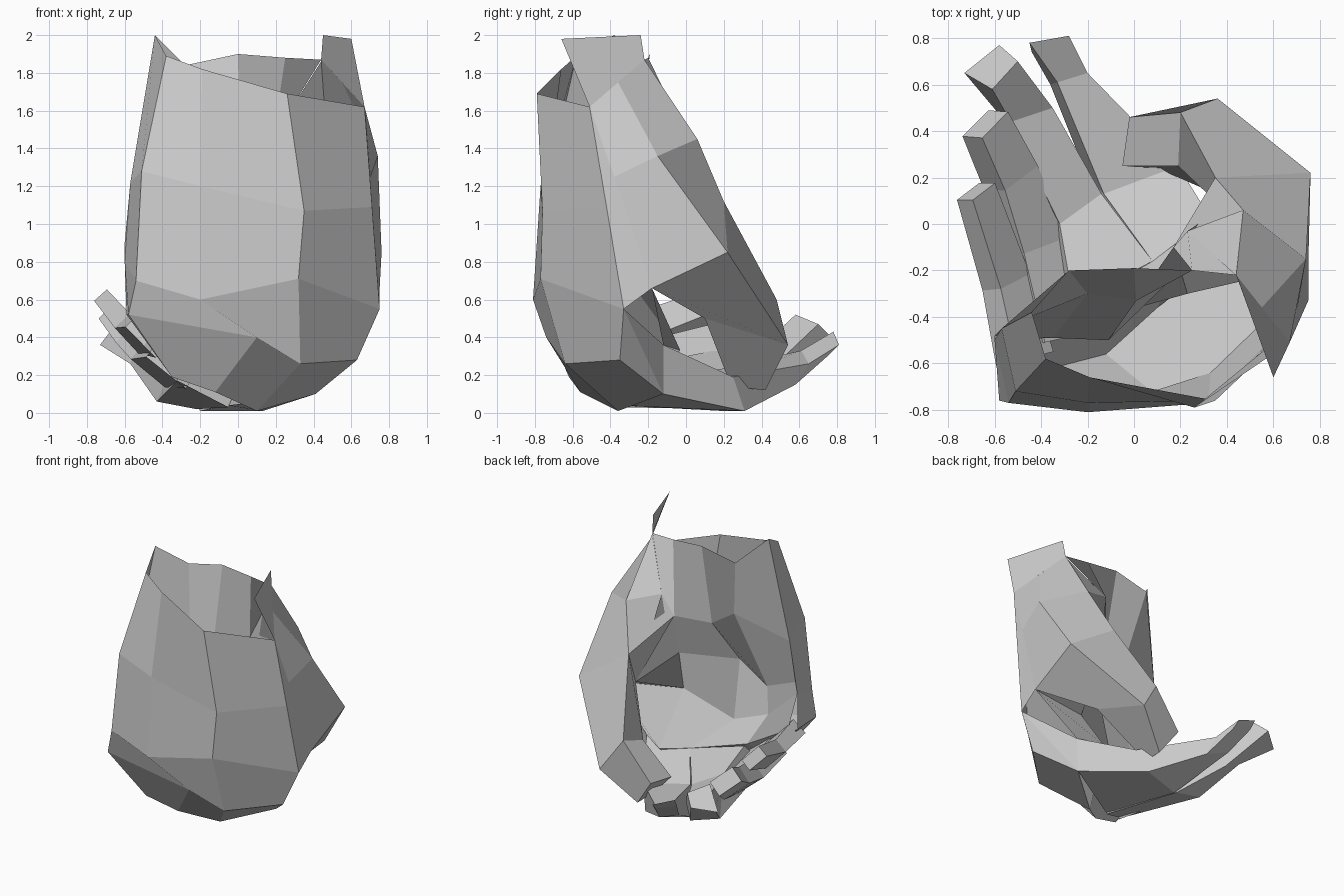
import bpy, math
from mathutils import Vector

grey = bpy.data.materials.new("plain_grey")
grey.diffuse_color = (0.6, 0.6, 0.6, 1)


def make(name, verts, faces):
    me = bpy.data.meshes.new(name)
    me.from_pydata([tuple(v) for v in verts], [], faces)
    me.materials.append(grey)
    me.update()
    ob = bpy.data.objects.new(name, me)
    bpy.context.collection.objects.link(ob)
    return ob


def strips(rows, closed=False):
    """Quads between successive rows, optionally wrapping each row round."""
    n = len(rows[0])
    faces = []
    for r in range(len(rows) - 1):
        for c in range(n if closed else n - 1):
            d = (c + 1) % n
            faces.append((r * n + c, r * n + d, (r + 1) * n + d, (r + 1) * n + c))
    return [p for row in rows for p in row], faces


# Hollow hand shell: back of the hand from the wrist down to the knuckles
back_rows = [
    [(-.44, -.38, 2.0), (-.38, -.58, 1.89), (-.19, -.66, 1.82), (.26, -.79, 1.69), (.67, -.51, 1.62)],
    [(-.57, -.45, 1.22), (-.51, -.72, 1.28), (-.2, -.77, 1.2), (.35, -.76, 1.07), (.71, -.42, 1.09)],
    [(-.6, -.5, .8), (-.54, -.77, .7), (-.2, -.81, .6), (.32, -.77, .71), (.75, -.33, .55)],
    [(-.59, -.52, .52), (-.58, -.76, .52), (.1, -.74, .4), (.33, -.64, .26), (.63, -.35, .28)],
    [(-.45, -.5, .4), (-.35, -.62, .19), (-.12, -.56, .11), (.1, -.36, .01), (.41, -.12, .1)],
]
# Cupped palm from the finger roots back up to the wrist rim
palm_rows = [
    [(-.52, -.5, .5), (-.27, -.36, .38), (.08, -.16, .33), (.25, -.03, .33), (.42, -.12, .36)],
    [(-.6, -.5, .8), (-.38, -.46, .6), (-.13, -.4, .52), (.23, -.3, .7), (.75, -.18, .66)],
    [(-.6, -.48, .9), (-.35, -.49, .8), (-.11, -.5, .94), (.2, -.2, 1.02), (.38, .07, .85)],
    [(-.57, -.45, 1.22), (-.2, -.3, 1.39), (.01, -.33, 1.25), (.17, -.1, 1.35), (.23, -.03, 1.53)],
    [(-.44, -.38, 2.0), (-.28, -.2, 1.84), (0, -.19, 1.9), (.25, -.2, 1.88), (.44, -.22, 1.87)],
]
verts, faces = strips(back_rows + palm_rows)
faces += [(14, 19, 24), (14, 24, 29)]          # heel of the hand, right side
make("hand_shell", verts, faces)

# Loose flap standing up at the wrist
make("wrist_flap", [(.6, -.66, 1.98), (.45, -.24, 2.0), (.44, -.22, 1.87), (.67, -.51, 1.62)],
     [(0, 1, 2, 3)])

# Root of the thumb, joining it to the wrist and palm
web_rows = [
    [(.67, -.51, 1.62), (.55, -.36, 1.75), (.44, -.22, 1.87), (.44, -.22, 1.86)],
    [(.70, -.38, 1.25), (.74, -.15, 1.36), (.47, .06, 1.45), (.23, -.03, 1.53)],
    [(.75, -.18, .66), (.76, .22, .85), (.35, .2, 1.12), (.17, -.1, 1.35)],
]
verts, faces = strips(web_rows)
verts += [(.75, -.33, .55), (.38, .07, .85)]
faces += [(0, 4, 12), (4, 8, 12), (10, 11, 13)]
make("thumb_root", verts, faces)


# Digits: four-sided tubes through a few cross-sections, capped at the tip
def digit(name, rows):
    verts, faces = strips(rows, closed=True)
    k = len(verts)
    make(name, verts, faces + [(k - 4, k - 3, k - 2, k - 1)])


digit("thumb", [
    [(.75, -.18, .66), (.76, .22, .85), (.35, .2, 1.12), (.38, .07, .85)],
    [(.42, .1, .5), (.36, .54, .36), (.2, .48, .6), (.19, .25, .52)],
    [(.1, .24, .14), (.12, .42, .12), (-.02, .46, .32), (-.05, .25, .3)],
])
digit("index_finger", [
    [(-.05, -.36, .04), (.41, -.12, .1), (.42, -.12, .36), (.08, -.16, .33)],
    [(-.2, .2, .01), (.13, .31, .01), (.19, .25, .19), (-.13, .13, .22)],
    [(-.36, .6, .22), (-.18, .58, .15), (-.2, .65, .26), (-.33, .61, .33)],
    [(-.44, .74, .37), (-.27, .76, .31), (-.28, .81, .36), (-.45, .78, .43)],
])
digit("middle_finger", [
    [(-.32, -.52, .17), (-.05, -.36, .03), (.08, -.16, .33), (-.26, -.34, .37)],
    [(-.43, .2, .06), (-.22, .2, .02), (-.14, .13, .22), (-.32, 0, .3)],
    [(-.57, .46, .26), (-.4, .52, .16), (-.35, .5, .28), (-.53, .44, .39)],
    [(-.73, .65, .36), (-.58, .77, .4), (-.5, .7, .47), (-.61, .58, .52)],
])


# The two outer fingers taper evenly along bent paths
def finger(name, path, width, height, roll):
    pts = [Vector(p) for p in path]
    rows = []
    for i, p in enumerate(pts):
        d = (pts[min(i + 1, len(pts) - 1)] - pts[max(i - 1, 0)]).normalized()
        side = d.cross(Vector((0, 0, 1))).normalized()
        up = side.cross(d)
        a = math.radians(roll)
        taper = 1 - 0.3 * i / (len(pts) - 1)
        s = (side * math.cos(a) - up * math.sin(a)) * width * taper / 2
        n = (up * math.cos(a) + side * math.sin(a)) * height * taper / 2
        rows.append([p - s - n, p + s - n, p + s + n, p - s + n])
    digit(name, rows)


finger("little_finger", [(-.47, -.58, .42), (-.55, -.25, .42), (-.68, .14, .57)], .23, .13, 45)
finger("ring_finger", [(-.33, -.5, .28), (-.43, -.1, .27), (-.53, .2, .36), (-.64, .43, .49)], .27, .17, 38)
